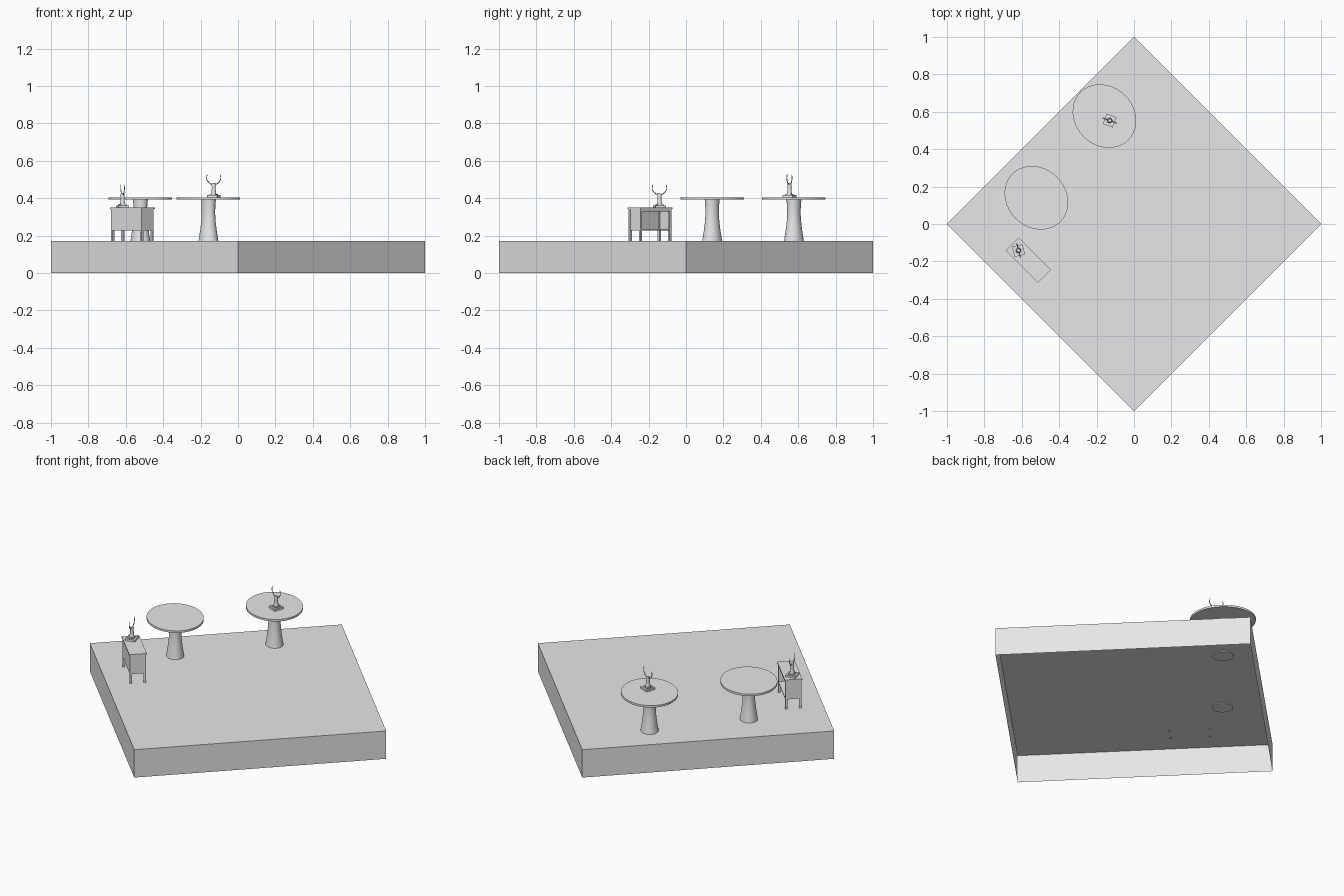
import bpy, bmesh
from math import pi, cos, sin, radians
from mathutils import Matrix

cube = bpy.data.objects.get("Cube")
if cube:
    bpy.data.objects.remove(cube, do_unlink=True)

grey = bpy.data.materials.new("light_grey")
grey.use_nodes = True
GREY = (0.8, 0.8, 0.8, 1)
grey.diffuse_color = GREY
grey.node_tree.nodes["Principled BSDF"].inputs["Base Color"].default_value = GREY


def place(x, y, z, degrees):
    return Matrix.Translation((x, y, z)) @ Matrix.Rotation(radians(degrees), 4, "Z")


def finish(name, bm, matrix, smooth=False):
    mesh = bpy.data.meshes.new(name)
    bm.to_mesh(mesh)
    bm.free()
    mesh.materials.append(grey)
    obj = bpy.data.objects.new(name, mesh)
    bpy.context.collection.objects.link(obj)
    obj.matrix_world = matrix
    if smooth:
        bpy.ops.object.select_all(action="DESELECT")
        obj.select_set(True)
        bpy.context.view_layer.objects.active = obj
        bpy.ops.object.shade_smooth_by_angle(angle=radians(40))
    return obj


def box(name, size, centre, matrix, open_bottom=False):
    bm = bmesh.new()
    bmesh.ops.create_cube(bm, size=1)
    bmesh.ops.scale(bm, vec=size, verts=bm.verts)
    bmesh.ops.translate(bm, vec=centre, verts=bm.verts)
    if open_bottom:
        bm.normal_update()
        low = [f for f in bm.faces if f.normal.z < -0.5]
        bmesh.ops.delete(bm, geom=low, context="FACES_ONLY")
    return finish(name, bm, matrix)


def lathe(name, profile, matrix, sides=32, stretch=(1, 1)):
    """Closed solid of revolution from (radius, height) pairs, bottom to top."""
    bm = bmesh.new()
    rings = []
    for r, z in profile:
        angles = [2 * pi * i / sides for i in range(sides)]
        rings.append([bm.verts.new((r * stretch[0] * cos(a), r * stretch[1] * sin(a), z))
                      for a in angles])
    for low, high in zip(rings, rings[1:]):
        for i in range(sides):
            j = (i + 1) % sides
            bm.faces.new((low[i], low[j], high[j], high[i]))
    bm.faces.new(rings[0][::-1])
    bm.faces.new(rings[-1])
    return finish(name, bm, matrix, True)


# Floor platform, a hollow tray open underneath
FLOOR = 0.17
side = 2 ** 0.5
box("platform", (side, side, FLOOR), (0, 0, FLOOR / 2), place(0, 0, 0, -45), True)

# Two oval pedestal tables
OVAL = (1.07, 0.925)
PEDESTAL = [(0.054, -0.005), (0.051, 0.015), (0.044, 0.06), (0.038, 0.11),
            (0.036, 0.15), (0.037, 0.19), (0.040, 0.222)]
TOP = [(0.17, 0.222), (0.17, 0.234)]
for label, x, y in (("middle", -0.522, 0.14), ("rear", -0.158, 0.577)):
    spot = place(x, y, FLOOR, -45)
    lathe(label + "_table_pedestal", PEDESTAL, spot, stretch=OVAL)
    lathe(label + "_table_top", TOP, spot, sides=40, stretch=OVAL)

# Cabinet, open along its inner long side
spot = place(-0.565, -0.193, 0, -45)
L, W, T = 0.232, 0.090, 0.006
LOW, HIGH = 0.228, 0.342
mid, tall = (LOW + HIGH) / 2, HIGH - LOW
box("cabinet_top", (0.243, 0.098, 0.008), (0, 0, HIGH + 0.004), spot)
box("cabinet_bottom", (L, W, T), (0, 0, LOW + T / 2), spot)
box("cabinet_back", (L, T, tall), (0, -(W - T) / 2, mid), spot)
box("cabinet_front_rail", (L, T, 0.012), (0, (W - T) / 2, HIGH - 0.006), spot)
for sx, end in ((-1, "left"), (1, "right")):
    box("cabinet_side_" + end, (T, W, tall), (sx * (L - T) / 2, 0, mid), spot)
    for sy, row in ((-1, "back"), (1, "front")):
        box("cabinet_leg_" + row + "_" + end, (0.013, 0.013, HIGH - FLOOR + 0.005),
            (sx * (L / 2 - 0.006), sy * (W / 2 - 0.006), (HIGH + FLOOR - 0.005) / 2), spot)


# Horned ornaments: stepped plinth, tapering post and a pair of horns
POST = [(0.015, 0.016), (0.012, 0.03), (0.010, 0.055), (0.012, 0.068), (0.009, 0.076)]
HORN = [(0, 0.070), (0.016, 0.072), (0.030, 0.082), (0.040, 0.100), (0.037, 0.122)]


def horn(name, sign, matrix):
    curve = bpy.data.curves.new(name, "CURVE")
    curve.dimensions = "3D"
    curve.bevel_depth = 0.003
    curve.bevel_resolution = 1
    curve.resolution_u = 4
    curve.use_fill_caps = True
    spline = curve.splines.new("BEZIER")
    spline.bezier_points.add(len(HORN) - 1)
    for i, (point, (x, z)) in enumerate(zip(spline.bezier_points, HORN)):
        point.co = (sign * x, 0, z)
        point.radius = 1.2 - 0.15 * i
        point.handle_left_type = point.handle_right_type = "AUTO"
    curve.materials.append(grey)
    obj = bpy.data.objects.new(name, curve)
    bpy.context.collection.objects.link(obj)
    obj.matrix_world = matrix
    bpy.ops.object.select_all(action="DESELECT")
    obj.select_set(True)
    bpy.context.view_layer.objects.active = obj
    bpy.ops.object.convert(target="MESH")


for label, spot in (("table_ornament", place(-0.13, 0.553, FLOOR + 0.234, -20)),
                    ("cabinet_ornament", place(-0.617, -0.142, HIGH + 0.008, -76))):
    box(label + "_plinth", (0.056, 0.058, 0.012), (0, 0, 0.006), spot)
    box(label + "_step", (0.036, 0.036, 0.006), (0, 0, 0.015), spot)
    lathe(label + "_post", POST, spot, sides=12)
    horn(label + "_horn_left", 1, spot)
    horn(label + "_horn_right", -1, spot)
